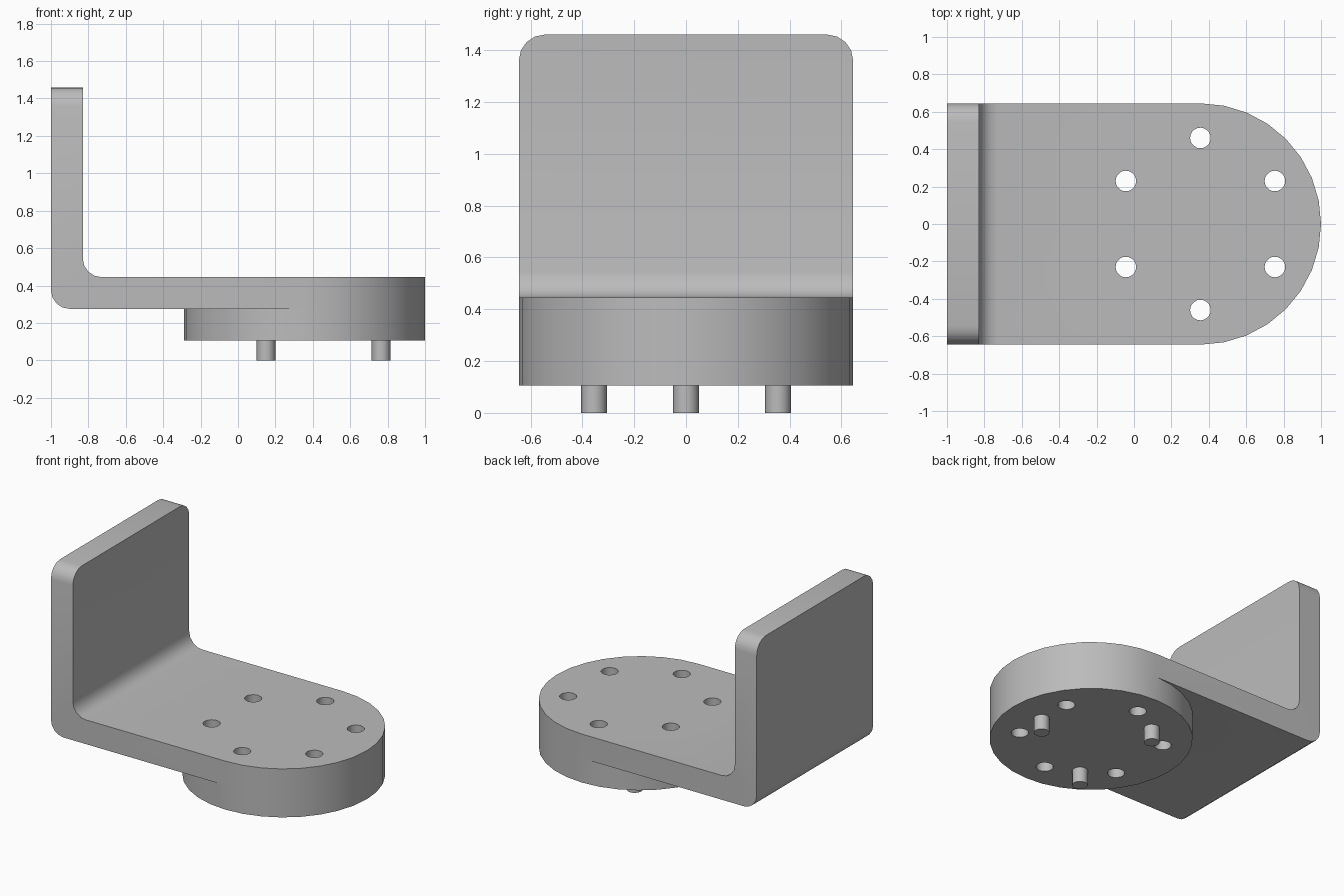
import bpy, bmesh, math
from mathutils import Vector

cube = bpy.data.objects.get("Cube")
if cube:
    bpy.data.objects.remove(cube, do_unlink=True)

HALF_W = 0.645          # half width, also the disc radius
CX = 0.355              # disc centre along x
Z_DISC, Z_PLATE, Z_DECK, Z_TOP = 0.105, 0.275, 0.445, 1.46
WALL = -0.83            # inner face of the upright

grey = bpy.data.materials.new("plain_grey")
grey.use_nodes = True
grey.diffuse_color = (0.5, 0.5, 0.5, 1)
grey.node_tree.nodes["Principled BSDF"].inputs["Base Color"].default_value = (0.5, 0.5, 0.5, 1)


def make_object(name, bm):
    bmesh.ops.recalc_face_normals(bm, faces=bm.faces)
    mesh = bpy.data.meshes.new(name)
    bm.to_mesh(mesh)
    bm.free()
    mesh.materials.append(grey)
    obj = bpy.data.objects.new(name, mesh)
    bpy.context.collection.objects.link(obj)
    return obj


def cylinder(name, x, y, r, z0, z1, sides):
    bm = bmesh.new()
    ring = [bm.verts.new((x + r * math.cos(math.tau * i / sides),
                          y + r * math.sin(math.tau * i / sides), z0)) for i in range(sides)]
    face = bm.faces.new(ring)
    geom = bmesh.ops.extrude_face_region(bm, geom=[face])["geom"]
    verts = [g for g in geom if isinstance(g, bmesh.types.BMVert)]
    bmesh.ops.translate(bm, verts=verts, vec=(0, 0, z1 - z0))
    return make_object(name, bm)


def activate(obj):
    bpy.ops.object.select_all(action='DESELECT')
    obj.select_set(True)
    bpy.context.view_layer.objects.active = obj


def boolean(target, tool, operation):
    mod = target.modifiers.new("boolean", 'BOOLEAN')
    mod.operation, mod.solver, mod.object = operation, 'EXACT', tool
    activate(target)
    bpy.ops.object.modifier_apply(modifier=mod.name)
    bpy.data.objects.remove(tool, do_unlink=True)


def bend_or_corner(edge):
    """Pick the two bend lines and the two top corners of the upright."""
    a, b = (v.co for v in edge.verts)
    mid = (a + b) / 2
    along_y = abs(a.y - b.y) > 1
    bend = along_y and any((mid - Vector(p)).length < 0.01
                           for p in ((-1, 0, Z_PLATE), (WALL, 0, Z_DECK)))
    corner = abs(a.x - b.x) > 0.1 and min(a.z, b.z) > Z_TOP - 0.01
    return bend or corner


# L-shaped bracket: profile pushed across the width, then rounded
bm = bmesh.new()
profile = [(-1, Z_PLATE), (CX, Z_PLATE), (CX, Z_DECK), (WALL, Z_DECK), (WALL, Z_TOP), (-1, Z_TOP)]
side = bm.faces.new([bm.verts.new((x, -HALF_W, z)) for x, z in profile])
geom = bmesh.ops.extrude_face_region(bm, geom=[side])["geom"]
bmesh.ops.translate(bm, verts=[g for g in geom if isinstance(g, bmesh.types.BMVert)],
                    vec=(0, 2 * HALF_W, 0))
bmesh.ops.bevel(bm, geom=[e for e in bm.edges if bend_or_corner(e)], offset=0.1,
                offset_type='OFFSET', segments=4, profile=0.5, affect='EDGES')
bracket = make_object("bracket", bm)

# Round mounting disc joined to the end of the plate
boolean(bracket, cylinder("disc", CX, 0, HALF_W, Z_DISC, Z_DECK, 32), 'UNION')

# Ring of six through holes
for i in range(6):
    a = math.radians(30 + 60 * i)
    hole = cylinder("hole_cutter", CX + 0.46 * math.cos(a), 0.46 * math.sin(a),
                    0.055, 0, 0.6, 20)
    hole.hide_render = True
    boolean(bracket, hole, 'DIFFERENCE')

# Three locating pins under the disc
parts = [bracket]
for i in range(3):
    a = math.tau * i / 3
    parts.append(cylinder(f"pin_{i + 1}", CX + 0.41 * math.cos(a), 0.41 * math.sin(a),
                          0.05, 0, Z_DISC + 0.02, 16))

# Smooth curved walls, crisp edges
for obj in parts:
    activate(obj)
    bpy.ops.object.shade_smooth_by_angle(angle=math.radians(30))
